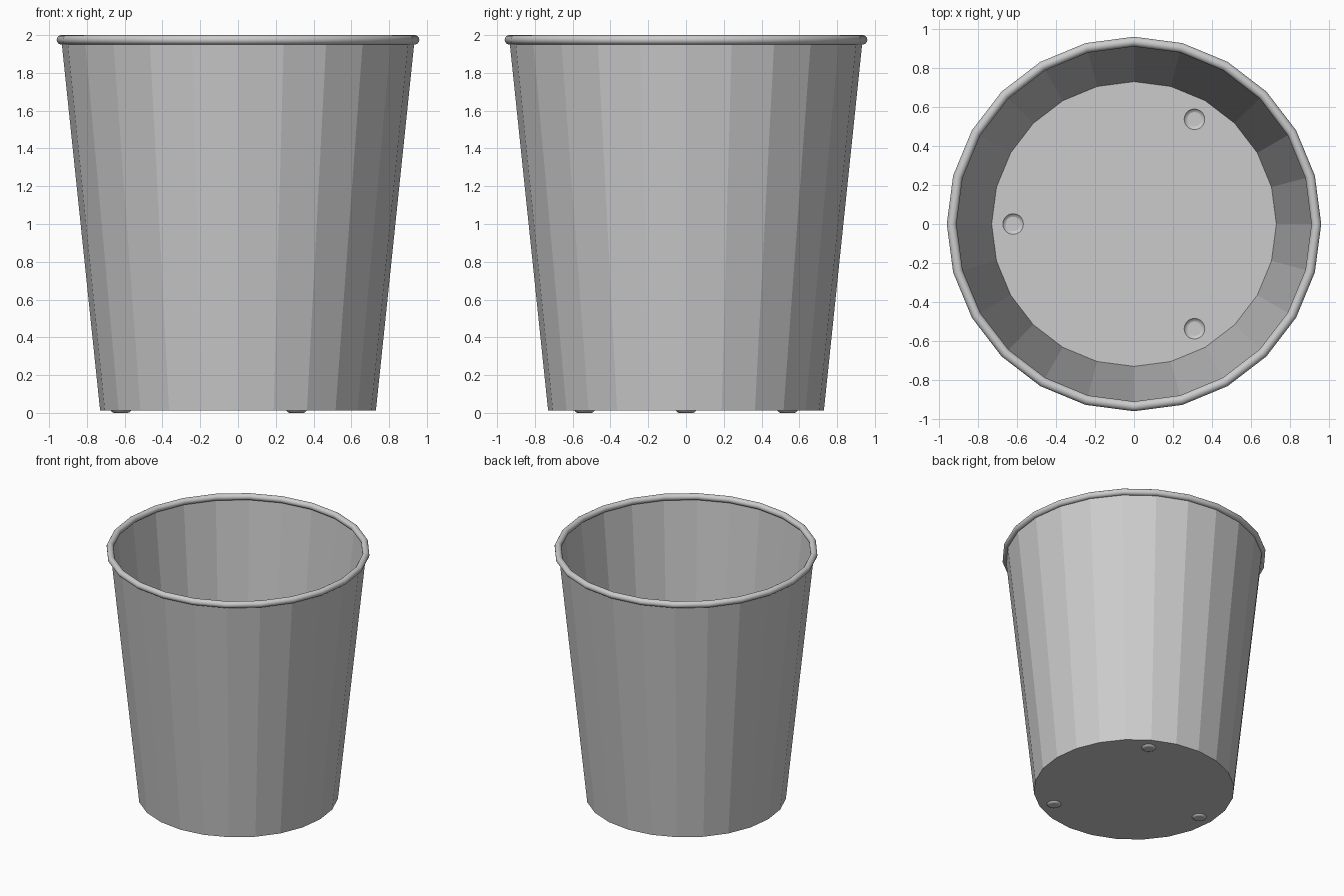
import bpy, bmesh
from math import sin, cos, pi, radians
from mathutils import Vector

SIDES = 24
BASE_R, BASE_Z = 0.73, 0.012
RIM_R, RIM_Z, TUBE_R = 0.935, 1.975, 0.025

cube = bpy.data.objects.get("Cube")
if cube:
    bpy.data.objects.remove(cube, do_unlink=True)

grey = bpy.data.materials.new("light_grey_metal")
grey.use_nodes = True
colour = (0.6, 0.6, 0.6, 1)
grey.diffuse_color = colour
grey.node_tree.nodes["Principled BSDF"].inputs["Base Color"].default_value = colour


def ring(bm, radius, z, count=SIDES, cx=0, cy=0):
    """Circle of vertices."""
    return [bm.verts.new((cx + radius * cos(2 * pi * i / count),
                          cy + radius * sin(2 * pi * i / count), z))
            for i in range(count)]


def bridge(bm, a, b, smooth=False):
    """Quads between two rings of equal count."""
    n = len(a)
    for i in range(n):
        j = (i + 1) % n
        bm.faces.new((a[i], a[j], b[j], b[i])).smooth = smooth


def finish(bm, name):
    bm.normal_update()
    mesh = bpy.data.meshes.new(name)
    bm.to_mesh(mesh)
    bm.free()
    mesh.materials.append(grey)
    obj = bpy.data.objects.new(name, mesh)
    bpy.context.collection.objects.link(obj)
    return obj


# Tapered faceted wall
bm = bmesh.new()
bridge(bm, ring(bm, BASE_R, BASE_Z), ring(bm, RIM_R, RIM_Z))
finish(bm, "bucket_wall")

# Floor sheet with three pressed dimples that act as feet
bm = bmesh.new()
loops = [ring(bm, BASE_R, BASE_Z)]
dimples = []
for k in range(3):
    angle = pi / 3 + k * 2 * pi / 3
    cx, cy = 0.62 * cos(angle), 0.62 * sin(angle)
    rings = [ring(bm, r, z, 20, cx, cy)
             for r, z in ((0.053, BASE_Z), (0.047, 0.004), (0.037, 0))]
    loops.append(rings[0])
    dimples.append(rings)
edges = [bm.edges.new((loop[i - 1], loop[i])) for loop in loops for i in range(len(loop))]
bmesh.ops.triangle_fill(bm, edges=edges, use_beauty=True, normal=Vector((0, 0, -1)))
for outer, middle, inner in dimples:
    bridge(bm, outer, middle, True)
    bridge(bm, middle, inner, True)
    bm.faces.new(inner)
bm.normal_update()
bmesh.ops.reverse_faces(bm, faces=[f for f in bm.faces if f.normal.z > 0])
finish(bm, "bucket_floor")

# Rolled rim
bm = bmesh.new()
STEPS = 16
tube = [ring(bm, RIM_R + TUBE_R * cos(2 * pi * i / STEPS),
             RIM_Z + TUBE_R * sin(2 * pi * i / STEPS)) for i in range(STEPS)]
for i in range(STEPS):
    bridge(bm, tube[i - 1], tube[i], True)
finish(bm, "rolled_rim")
